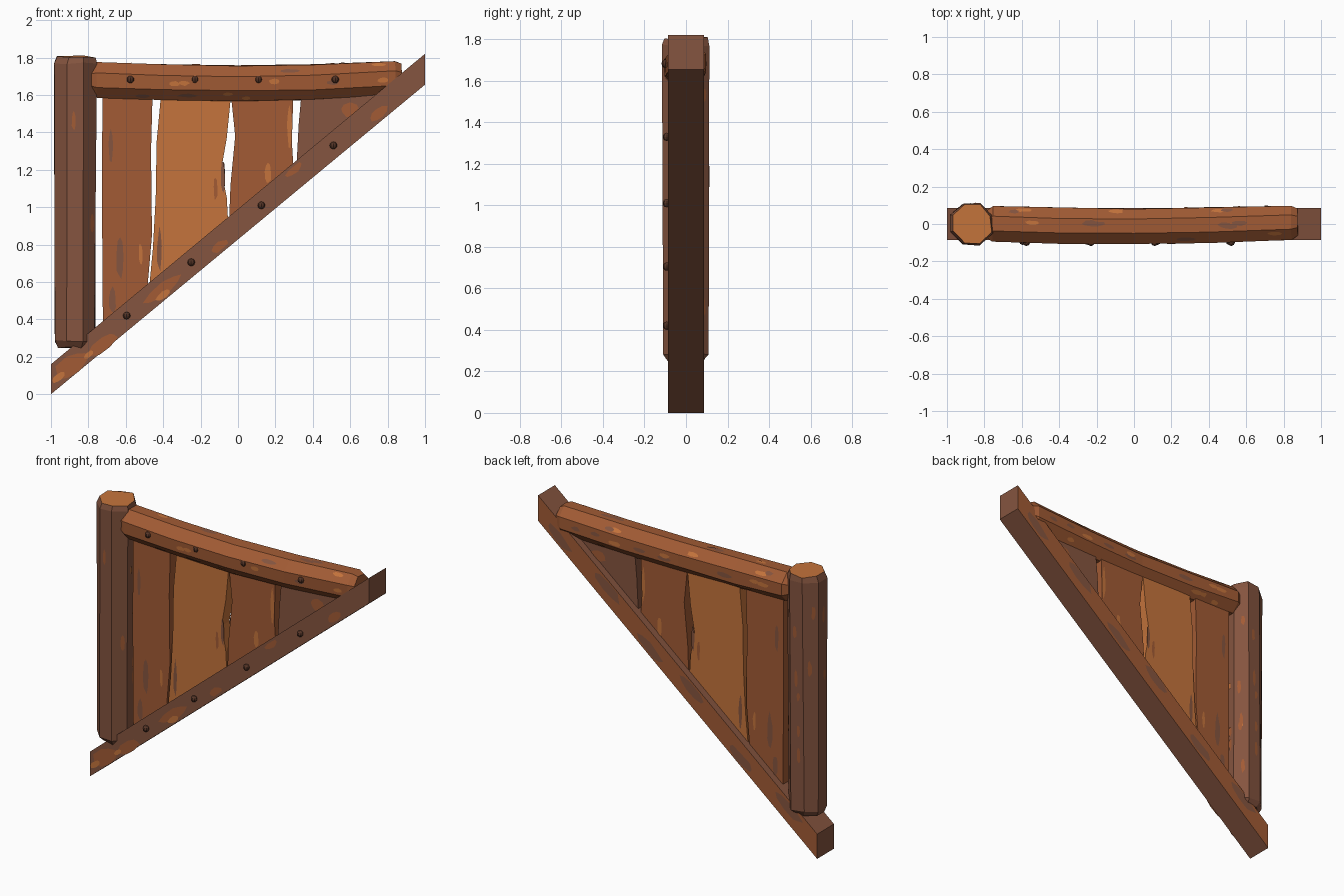
import bpy, bmesh, math, random
from mathutils import Vector

random.seed(4)
cube = bpy.data.objects.get("Cube")
if cube:
    bpy.data.objects.remove(cube, do_unlink=True)


def material(name, r, g, b):
    m = bpy.data.materials.new(name)
    m.use_nodes = True
    m.diffuse_color = (r, g, b, 1)
    m.node_tree.nodes["Principled BSDF"].inputs["Base Color"].default_value = (r, g, b, 1)
    return m


ORANGE = material("orange wood", 0.56, 0.175, 0.045)
RUST = material("rust wood", 0.36, 0.105, 0.035)
BROWN = material("brown wood", 0.235, 0.09, 0.05)
IRON = material("dark iron", 0.09, 0.035, 0.02)


def finish(bm, name, *mats):
    mesh = bpy.data.meshes.new(name)
    bm.normal_update()
    bm.to_mesh(mesh)
    bm.free()
    for m in mats:
        mesh.materials.append(m)
    obj = bpy.data.objects.new(name, mesh)
    bpy.context.collection.objects.link(obj)
    return obj


def log(name, stations, u, v, phase, jitter, *mats):
    """Eight-sided log lofted through (centre, radius) stations."""
    bm = bmesh.new()
    rings = []
    for centre, r in stations:
        ring = []
        for i in range(8):
            a = math.radians(phase + 45 * i)
            wobble = Vector([random.uniform(-jitter, jitter) for _ in range(3)])
            ring.append(bm.verts.new(Vector(centre) + r * (u * math.cos(a) + v * math.sin(a)) + wobble))
        rings.append(ring)
    for a, b in zip(rings, rings[1:]):
        for i in range(8):
            j = (i + 1) % 8
            bm.faces.new((a[i], a[j], b[j], b[i]))
    bm.faces.new(rings[0][::-1])
    bm.faces.new(rings[-1]).material_index = len(mats) - 1
    bmesh.ops.recalc_face_normals(bm, faces=bm.faces)
    return finish(bm, name, *mats)


def slab(name, outline, depth, *mats):
    """Outline in x, z extruded evenly to both sides of y = 0."""
    bm = bmesh.new()
    face = bm.faces.new([bm.verts.new((x, -depth, z)) for x, z in outline])
    new = bmesh.ops.extrude_face_region(bm, geom=[face])["geom"]
    bmesh.ops.translate(bm, vec=(0, 2 * depth, 0), verts=[e for e in new if isinstance(e, bmesh.types.BMVert)])
    bmesh.ops.recalc_face_normals(bm, faces=bm.faces)
    bm.normal_update()
    for f in bm.faces:
        if f.normal.y > 0.9:
            f.material_index = len(mats) - 1
    return finish(bm, name, *mats)


def blotch(bm, centre, along, normal, a, b):
    """Irregular flat stain lying just over a surface."""
    side = normal.cross(along).normalized()
    pts = []
    for i in range(9):
        t, k = math.tau * i / 9, random.uniform(0.75, 1.1)
        pts.append(bm.verts.new(centre + normal * 0.003 + along * (a * k * math.cos(t)) + side * (b * k * math.sin(t))))
    face = bm.faces.new(pts)
    face.normal_update()
    if face.normal.dot(normal) < 0:
        face.normal_flip()


def scatter(obj, name, count, mat, length, width):
    """Stains spread over the long faces of a log."""
    bm = bmesh.new()
    faces = [p for p in obj.data.polygons if len(p.vertices) == 4 and p.area > 0.015]
    for p in random.choices(faces, weights=[f.area for f in faces], k=count):
        a, b, c, d = [obj.data.vertices[i].co for i in p.vertices]
        s, t = random.uniform(0.3, 0.7), random.uniform(0.1, 0.9)
        centre = a.lerp(b, s).lerp(d.lerp(c, s), t)
        blotch(bm, centre, (d - a).normalized(), p.normal.copy(), length * random.uniform(0.6, 1.2), width)
    finish(bm, name, mat)


def stain(name, mat, spots, depth, along):
    """Stains at x, z with half length and half width, on the front or the back."""
    bm = bmesh.new()
    n = Vector((0, math.copysign(1, depth), 0))
    for x, z, a, b in spots:
        blotch(bm, Vector((x, depth, z)), along, n, a, b)
    finish(bm, name, mat)


X, Y, Z = Vector((1, 0, 0)), Vector((0, 1, 0)), Vector((0, 0, 1))
SLOPE = Vector((1, 0, 0.83)).normalized()


def beam_z(x):
    return 0.08 + 0.83 * (x + 1)


# Upright post with worn ends
post = log("post", [((-0.875, 0, 0.25), 0.09), ((-0.875, 0, 0.285), 0.118),
                    ((-0.868, 0, 1.77), 0.122), ((-0.866, 0, 1.805), 0.108)],
           X, Y, 22.5, 0.006, BROWN, ORANGE)
scatter(post, "post_rust_stains", 18, RUST, 0.05, 0.013)
scatter(post, "post_orange_stains", 4, ORANGE, 0.03, 0.009)

# Sagging top rail
rail = log("top_rail", [((-0.795, 0, 1.68), 0.075), ((-0.755, 0, 1.68), 0.103),
                        ((-0.4, -0.008, 1.667), 0.104), ((0, -0.012, 1.661), 0.103),
                        ((0.4, -0.005, 1.668), 0.102), ((0.84, 0.008, 1.691), 0.099),
                        ((0.875, 0.008, 1.693), 0.078)],
           Y, Z, 22.5, 0.003, RUST)
scatter(rail, "rail_orange_stains", 20, ORANGE, 0.04, 0.015)
scatter(rail, "rail_brown_stains", 18, BROWN, 0.05, 0.015)

# Diagonal beam
slab("diagonal_beam", [(-1, 0), (1, 1.655), (1, 1.82), (-1, 0.16)], 0.086, BROWN, RUST)
stain("beam_front_rust", RUST, [(-0.9, 0.15, 0.11, 0.05), (-0.72, 0.27, 0.1, 0.035), (-0.4, 0.56, 0.13, 0.035),
                                (-0.1, 0.79, 0.06, 0.025), (0.3, 1.2, 0.06, 0.02), (0.75, 1.5, 0.06, 0.03)], -0.086, SLOPE)
stain("beam_front_orange", ORANGE, [(-0.96, 0.09, 0.04, 0.02), (-0.4, 0.53, 0.05, 0.02),
                                    (-0.8, 0.21, 0.03, 0.015)], -0.089, SLOPE)
stain("beam_back_brown", BROWN, [(x, beam_z(x) + 0.03 * (-1) ** i, 0.12, 0.035)
                                 for i, x in enumerate((-0.8, -0.45, -0.1, 0.2, 0.5, 0.85))], 0.086, SLOPE)

# Wall planks with uneven edges, listed left edge downward then right edge upward
planks = [
    ("plank_one", RUST, [(-0.725, 1.67), (-0.727, 1.0), (-0.722, beam_z(-0.722)),
                         (-0.49, beam_z(-0.49)), (-0.46, 0.85), (-0.465, 1.3), (-0.455, 1.67)]),
    ("plank_two", ORANGE, [(-0.405, 1.67), (-0.435, 1.35), (-0.44, 1.05), (-0.455, 0.78), (-0.48, beam_z(-0.48)),
                           (-0.05, beam_z(-0.05)), (-0.06, 1.05), (-0.09, 1.2), (-0.06, 1.37), (-0.03, 1.67)]),
    ("plank_three", RUST, [(-0.045, 1.67), (-0.015, 1.38), (-0.04, 1.12), (-0.05, beam_z(-0.05)),
                           (0.3, beam_z(0.3)), (0.288, 1.35), (0.298, 1.67)]),
    ("plank_four", BROWN, [(0.345, 1.67), (0.325, 1.45), (0.31, beam_z(0.31)), (0.87, beam_z(0.87)), (0.85, 1.67)]),
]
for name, mat, outline in planks:
    slab(name, outline, 0.04, mat)
for side, y in (("front", -0.04), ("back", 0.04)):
    stain("plank_brown_" + side, BROWN, [(-0.63, 0.72, 0.12, 0.02), (-0.68, 1.33, 0.09, 0.015),
                                         (-0.42, 0.77, 0.12, 0.013), (-0.08, 1.17, 0.09, 0.012),
                                         (-0.67, 0.5, 0.07, 0.02)], y, Z)
    stain("plank_orange_" + side, ORANGE, [(0.275, 1.42, 0.12, 0.013), (0.16, 1.18, 0.06, 0.018),
                                           (-0.52, 0.75, 0.06, 0.012)], y, Z)
    stain("plank_rust_" + side, RUST, [(0.6, 1.52, 0.04, 0.06), (-0.12, 1.1, 0.07, 0.012)], y, Z)

# Domed bolts on the front
bolts = [("rail_bolt", x, -0.098, 1.683) for x in (-0.575, -0.23, 0.11, 0.52)]
bolts += [("beam_bolt", x, -0.092, z) for x, z in ((-0.595, 0.42), (-0.25, 0.705), (0.125, 1.01), (0.51, 1.33))]
for name, x, y, z in bolts:
    bm = bmesh.new()
    bmesh.ops.create_uvsphere(bm, u_segments=8, v_segments=6, radius=0.02)
    bmesh.ops.translate(bm, vec=(x, y, z), verts=bm.verts)
    finish(bm, name, IRON)
